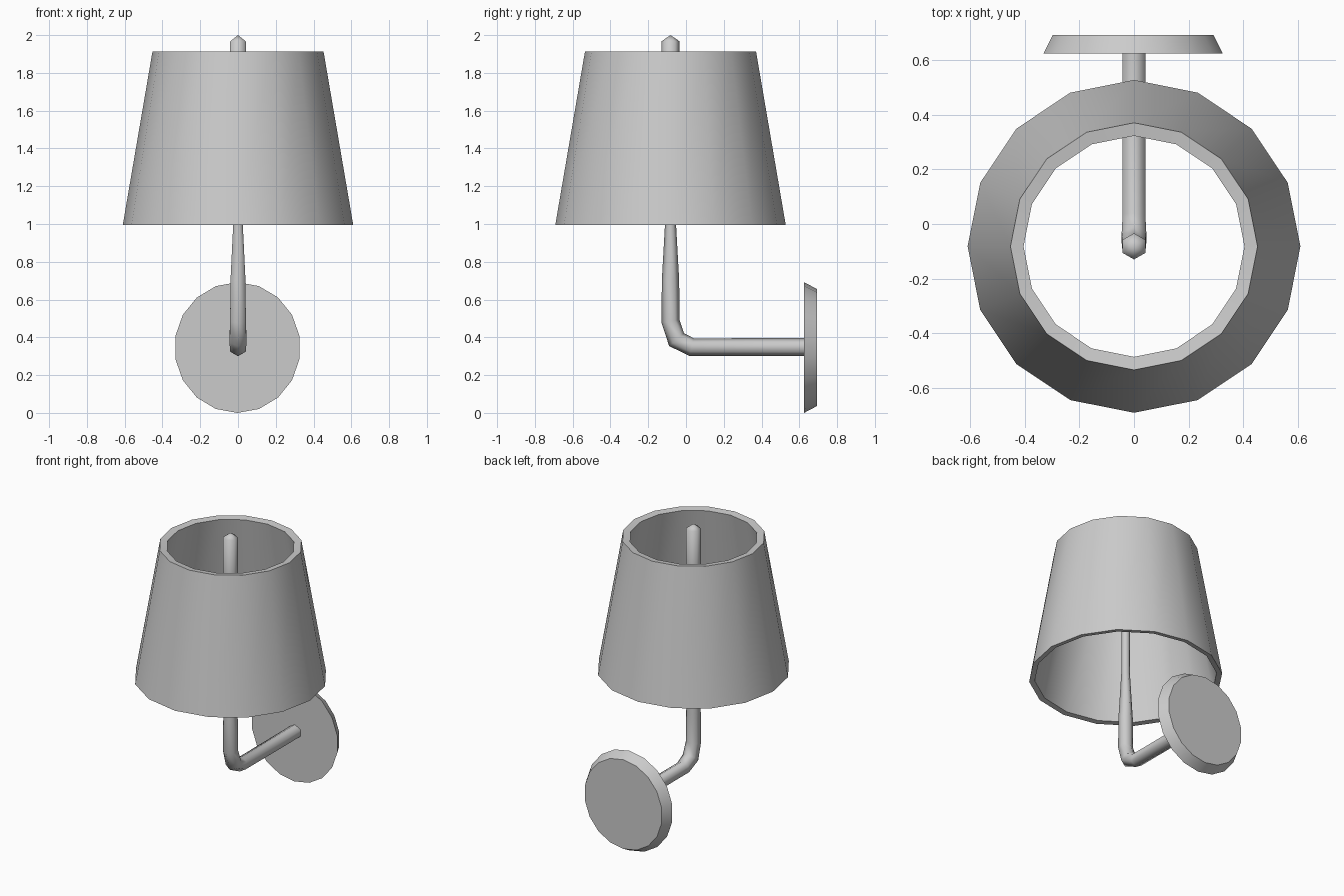
import bpy, bmesh, math
from mathutils import Vector

if "Cube" in bpy.data.objects:
    bpy.data.objects.remove(bpy.data.objects["Cube"])

CY = -0.082  # y of the lamp stem axis


def finish(name, bm, angle):
    bmesh.ops.recalc_face_normals(bm, faces=bm.faces)
    me = bpy.data.meshes.new(name)
    bm.to_mesh(me)
    bm.free()
    ob = bpy.data.objects.new(name, me)
    bpy.context.collection.objects.link(ob)
    bpy.ops.object.select_all(action='DESELECT')
    ob.select_set(True)
    bpy.context.view_layer.objects.active = ob
    bpy.ops.object.shade_smooth_by_angle(angle=math.radians(angle))
    return ob


def ring(bm, centre, u, v, r, n):
    steps = [2 * math.pi * i / n for i in range(n)]
    return [bm.verts.new(centre + r * (math.cos(a) * u + math.sin(a) * v)) for a in steps]


def bridge(bm, a, b):
    n = len(a)
    for i in range(n):
        j = (i + 1) % n
        bm.faces.new((a[i], a[j], b[j], b[i]))


X, Y, Z = Vector((1, 0, 0)), Vector((0, 1, 0)), Vector((0, 0, 1))

# Tapered 16-sided shade: thin wall, open at both ends
bm = bmesh.new()
profile = [(0.61, 0.995), (0.453, 1.912), (0.405, 1.905), (0.575, 1.0)]
rings = [ring(bm, Vector((0, CY, z)), X, Y, r, 16) for r, z in profile]
for i in range(4):
    bridge(bm, rings[i], rings[(i + 1) % 4])
finish("lamp_shade", bm, 40)

# Six-sided arm, elbow and stem swept along one path: (y, z, radius)
path = [(0.64, 0.348, 0.048), (0.03, 0.348, 0.048), (-0.05, 0.388, 0.052),
        (CY, 0.485, 0.048), (CY, 0.70, 0.046), (CY, 1.02, 0.028),
        (CY, 1.36, 0.028), (CY, 1.65, 0.048), (CY, 1.967, 0.048)]
bm = bmesh.new()
pts = [Vector((0, y, z)) for y, z, _ in path]
rings = []
for i, p in enumerate(pts):
    before = (p - pts[i - 1]).normalized() if i else Vector()
    after = (pts[i + 1] - p).normalized() if i < len(pts) - 1 else Vector()
    tangent = (before + after).normalized()
    rings.append(ring(bm, p, tangent.cross(X), X, path[i][2], 6))
for a, b in zip(rings, rings[1:]):
    bridge(bm, a, b)
bm.faces.new(rings[0])
# Pointed tip of the stem
tip = bm.verts.new((0, CY, 2.0))
for i in range(6):
    bm.faces.new((rings[-1][i], rings[-1][(i + 1) % 6], tip))
finish("arm_and_stem", bm, 62)

# Wall plate: 18-sided disc narrowing towards the wall
bm = bmesh.new()
front = ring(bm, Vector((-0.003, 0.625, 0.346)), Z, X * 0.965, 0.346, 18)
back = ring(bm, Vector((-0.003, 0.693, 0.346)), Z, X * 0.965, 0.310, 18)
bridge(bm, front, back)
bm.faces.new(front)
bm.faces.new(back)
finish("wall_plate", bm, 40)
